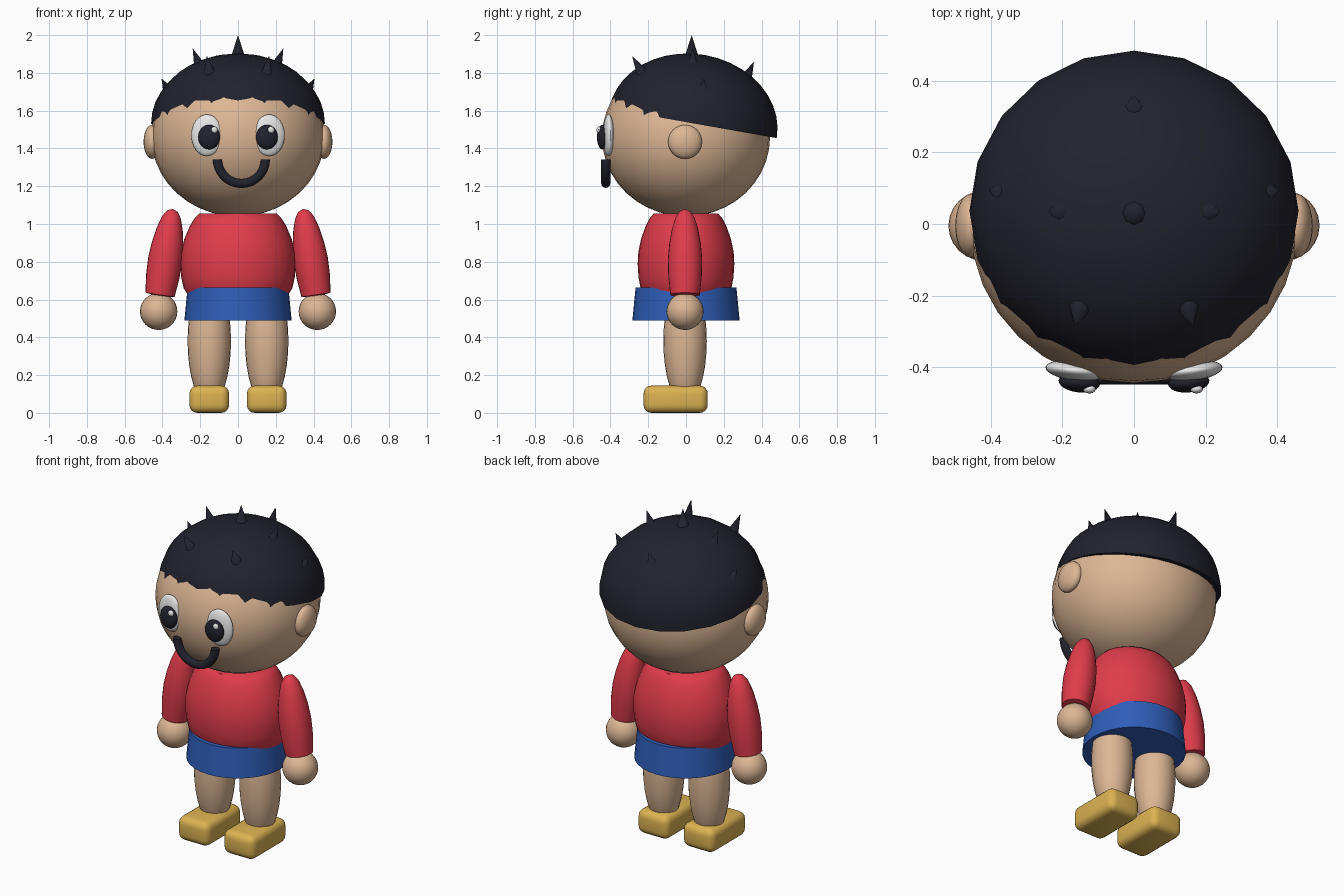
import bpy, bmesh, math
from mathutils import Vector, Matrix

if "Cube" in bpy.data.objects:
    bpy.data.objects.remove(bpy.data.objects["Cube"])


def material(name, rgb):
    m = bpy.data.materials.new(name)
    m.diffuse_color = (*rgb, 1)
    m.use_nodes = True
    m.node_tree.nodes["Principled BSDF"].inputs["Base Color"].default_value = m.diffuse_color
    return m


SKIN = material("skin", (0.72, 0.47, 0.30))
RED = material("red", (0.75, 0.045, 0.07))
BLUE = material("blue", (0.028, 0.11, 0.48))
YELLOW = material("yellow", (0.72, 0.45, 0.085))
DARK = material("dark", (0.016, 0.016, 0.027))
WHITE = material("white", (0.85, 0.85, 0.85))


def finish(name, bm, mat, smooth=40):
    bmesh.ops.recalc_face_normals(bm, faces=bm.faces)
    me = bpy.data.meshes.new(name)
    bm.to_mesh(me)
    bm.free()
    me.materials.append(mat)
    ob = bpy.data.objects.new(name, me)
    bpy.context.collection.objects.link(ob)
    bpy.ops.object.select_all(action='DESELECT')
    bpy.context.view_layer.objects.active = ob
    ob.select_set(True)
    bpy.ops.object.shade_smooth_by_angle(angle=math.radians(smooth))
    return ob


def ball(name, mat, loc, size, seg=24, rings=16, yaw=0):
    bm = bmesh.new()
    bmesh.ops.create_uvsphere(bm, u_segments=seg, v_segments=rings, radius=1)
    bm.transform(Matrix.Translation(loc) @ Matrix.Rotation(yaw, 4, 'Z')
                 @ Matrix.Diagonal((*size, 1)))
    return finish(name, bm, mat)


def lathe(name, mat, profile, matrix, seg=32):
    """Revolve (radius, height) points about z, then place the result."""
    bm = bmesh.new()
    verts = [bm.verts.new((r, 0, z)) for r, z in profile]
    edges = [bm.edges.new(p) for p in zip(verts, verts[1:])]
    bmesh.ops.spin(bm, geom=verts + edges, axis=(0, 0, 1), cent=(0, 0, 0),
                   angle=math.tau, steps=seg, use_duplicate=False)
    bmesh.ops.remove_doubles(bm, verts=bm.verts, dist=0.0005)
    bm.transform(matrix)
    return finish(name, bm, mat, 50)


def spike(name, base, tip, radius=0.045):
    base, tip = Vector(base), Vector(tip)
    d = tip - base
    bm = bmesh.new()
    bmesh.ops.create_cone(bm, cap_ends=True, segments=8, radius1=radius,
                          radius2=0, depth=d.length)
    bm.transform(Matrix.Translation((base + tip) / 2)
                 @ d.to_track_quat('Z', 'Y').to_matrix().to_4x4())
    finish(name, bm, DARK, 60)


# Head
ball("head", SKIN, (0, 0, 1.46), (0.458, 0.445, 0.42), 32, 20)

# Hair: half sphere tipped towards the back
bm = bmesh.new()
bmesh.ops.create_uvsphere(bm, u_segments=20, v_segments=20, radius=1)
bmesh.ops.bisect_plane(bm, geom=bm.verts[:] + bm.edges[:] + bm.faces[:],
                       plane_co=(0, 0, 0), plane_no=(0, 0, 1), clear_inner=True)
bmesh.ops.holes_fill(bm, edges=[e for e in bm.edges if e.is_boundary])
bm.transform(Matrix.Translation((0, 0.037, 1.533))
             @ Matrix.Rotation(math.radians(-10), 4, 'X')
             @ Matrix.Diagonal((0.46, 0.45, 0.367, 1)))
finish("hair", bm, DARK)

# Hair spikes
spike("top_spike", (0, 0.03, 1.86), (0, 0.03, 2.0))
spike("back_spike", (0, 0.30, 1.73), (0, 0.36, 1.86))
for s in (-1, 1):
    spike("upper_spike", (s * 0.185, 0.035, 1.79), (s * 0.24, 0.035, 1.93))
    spike("front_spike", (s * 0.145, -0.21, 1.76), (s * 0.165, -0.285, 1.89))
    spike("side_spike", (s * 0.35, 0.085, 1.67), (s * 0.405, 0.095, 1.77))

# Ears, eyes and catchlights
for s in (-1, 1):
    ball("ear", SKIN, (s * 0.455, -0.005, 1.435), (0.045, 0.09, 0.09), 20, 12)
    ball("eye", WHITE, (s * 0.165, -0.41, 1.47), (0.083, 0.028, 0.11), yaw=s * 0.12)
    ball("pupil", DARK, (s * 0.153, -0.443, 1.46), (0.058, 0.028, 0.065), yaw=s * 0.1)
    ball("catchlight", WHITE, (s * 0.15 + 0.025, -0.462, 1.498),
         (0.018, 0.012, 0.018), 12, 8)

# Smile: lower half of a ring
bm = bmesh.new()
N, M = 24, 12
rows = []
for i in range(N + 1):
    a = math.pi + math.pi * i / N
    rows.append([bm.verts.new((
        0.018 + (0.127 + 0.024 * math.cos(t)) * math.cos(a),
        -0.425 + 0.024 * math.sin(t),
        1.342 + (0.127 + 0.024 * math.cos(t)) * math.sin(a)))
        for t in (math.tau * j / M for j in range(M))])
for p, q in zip(rows, rows[1:]):
    for j in range(M):
        k = (j + 1) % M
        bm.faces.new((p[j], p[k], q[k], q[j]))
bm.faces.new(rows[0])
bm.faces.new(rows[-1])
finish("smile", bm, DARK)

# Shirt body, oval in plan
lathe("shirt", RED, [(0, 1.055), (0.205, 1.055), (0.23, 1.03), (0.255, 0.99),
                     (0.285, 0.92), (0.302, 0.85), (0.306, 0.79), (0.301, 0.72),
                     (0.288, 0.66), (0.25, 0.60), (0, 0.57)],
      Matrix.Diagonal((1, 0.836, 1, 1)))

# Shorts
lathe("shorts", BLUE, [(0, 0.663), (0.267, 0.663), (0.284, 0.488), (0, 0.488)],
      Matrix.Identity(4))

# Limbs
ARM = [(0, 0), (0.028, -0.012), (0.05, -0.045), (0.07, -0.11), (0.084, -0.19),
       (0.091, -0.27), (0.089, -0.36), (0.078, -0.46), (0, -0.47)]
for s in (-1, 1):
    lathe("sleeve", RED, ARM, Matrix.Translation((s * 0.345, -0.005, 1.08))
          @ Matrix.Rotation(-s * math.radians(8.5), 4, 'Y'), 24)
    ball("hand", SKIN, (s * 0.42, -0.005, 0.537), (0.099, 0.098, 0.098))
    ball("leg", SKIN, (s * 0.152, -0.005, 0.38), (0.115, 0.115, 0.34))

    # Rounded shoe
    bm = bmesh.new()
    bmesh.ops.create_cube(bm, size=1)
    bm.transform(Matrix.Translation((s * 0.152, -0.055, 0.072))
                 @ Matrix.Diagonal((0.21, 0.34, 0.144, 1)))
    bmesh.ops.bevel(bm, geom=bm.edges[:], offset=0.042, segments=4,
                    profile=0.5, affect='EDGES')
    finish("shoe", bm, YELLOW)
